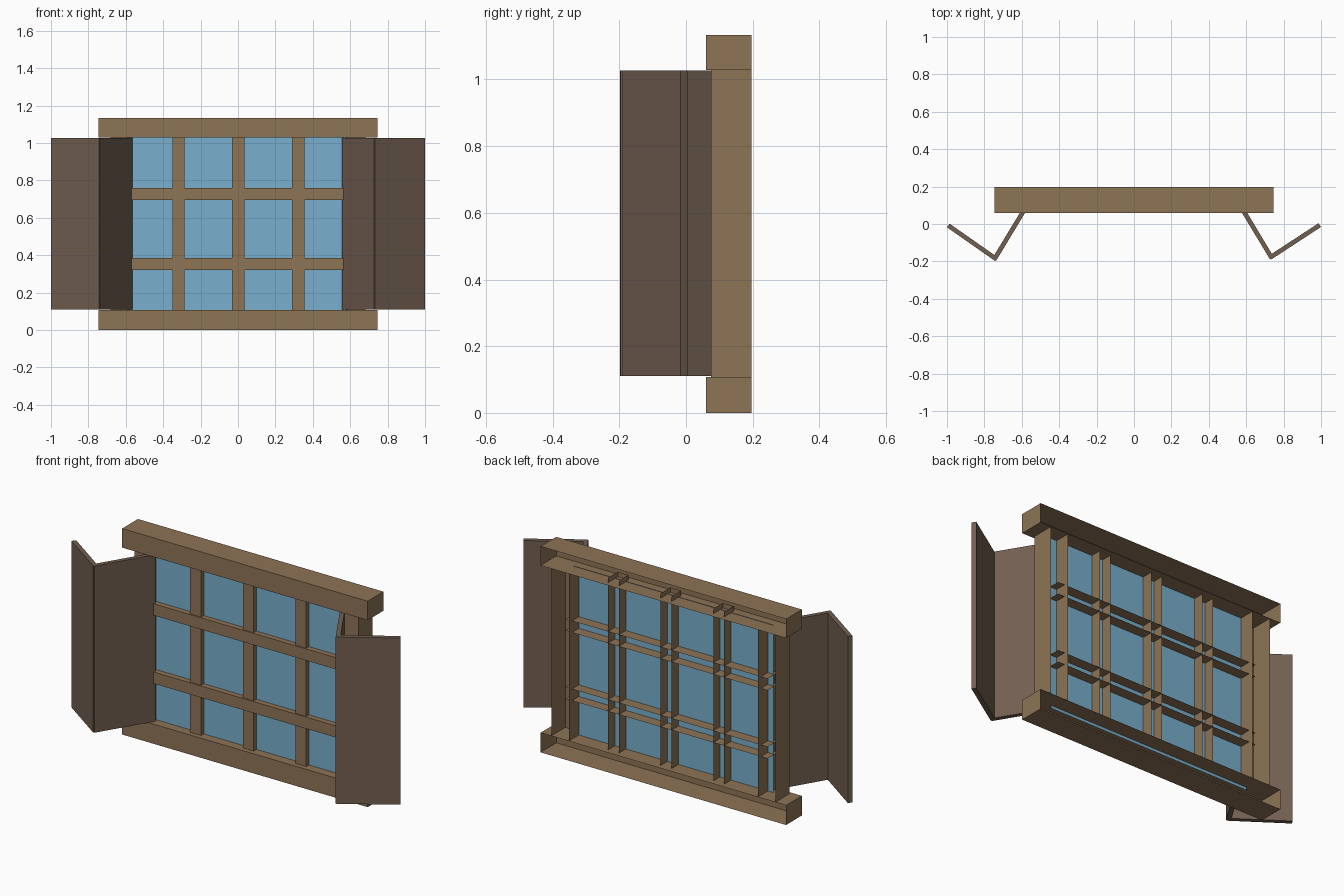
import bpy, bmesh
from mathutils import Vector

if "Cube" in bpy.data.objects:
    bpy.data.objects.remove(bpy.data.objects["Cube"])


def material(name, rgb):
    m = bpy.data.materials.new(name)
    m.diffuse_color = (*rgb, 1)
    m.use_nodes = True
    m.node_tree.nodes["Principled BSDF"].inputs["Base Color"].default_value = m.diffuse_color
    return m


WOOD = material("frame_wood", (0.27, 0.175, 0.093))
DARK = material("shutter_wood", (0.17, 0.115, 0.082))
GLASS = material("window_glass", (0.19, 0.43, 0.61))


def finish(name, bm, mat):
    me = bpy.data.meshes.new(name)
    bm.to_mesh(me)
    bm.free()
    me.materials.append(mat)
    ob = bpy.data.objects.new(name, me)
    bpy.context.collection.objects.link(ob)
    return ob


def channel(name, x, y, z, open_axes=""):
    """Hollow bar without a back (+y) face; open_axes also drops both end caps."""
    bm = bmesh.new()
    bmesh.ops.create_cube(bm, size=1)
    bm.normal_update()
    drop = [f for f in bm.faces if f.normal.y > 0.5
            or ("x" in open_axes and abs(f.normal.x) > 0.5)
            or ("z" in open_axes and abs(f.normal.z) > 0.5)]
    bmesh.ops.delete(bm, geom=drop, context='FACES')
    for v in bm.verts:
        v.co = [lim[0] if c < 0 else lim[1] for c, lim in zip(v.co, (x, y, z))]
    return finish(name, bm, WOOD)


def leaf(name, p, q, z0=0.11, z1=1.027, t=0.024):
    """Upright shutter board running from p to q in plan."""
    p, q = Vector(p), Vector(q)
    d = (q - p).normalized()
    n = Vector((-d.y, d.x)) * t / 2
    bm = bmesh.new()
    base = bm.faces.new([bm.verts.new((*c, z0)) for c in (p - n, q - n, q + n, p + n)])
    top = bmesh.ops.extrude_face_region(bm, geom=[base], use_keep_orig=True)["geom"]
    for v in top:
        if isinstance(v, bmesh.types.BMVert):
            v.co.z = z1
    bmesh.ops.recalc_face_normals(bm, faces=bm.faces)
    finish(name, bm, DARK)


# Top and bottom rails
channel("bottom_rail", (-0.747, 0.747), (0.06, 0.197), (0, 0.108))
channel("top_rail", (-0.747, 0.747), (0.06, 0.197), (1.028, 1.133))

# Side jambs
for side, s in (("left", -1), ("right", 1)):
    channel(side + "_jamb", sorted((s * 0.575, s * 0.682)), (0.075, 0.196),
            (0.108, 1.028), "z")

# Glazing bars
for i in (-1, 0, 1):
    cx = 0.002 + i * 0.32
    channel("vertical_bar", (cx - 0.033, cx + 0.033), (0.086, 0.17), (0.108, 1.055), "z")
for cz in (0.352, 0.727):
    channel("horizontal_bar", (-0.615, 0.615), (0.08, 0.17), (cz - 0.032, cz + 0.032), "x")

# Glass pane
bm = bmesh.new()
bm.faces.new([bm.verts.new((x, 0.11, z)) for x, z in
              ((-0.61, 0.092), (0.61, 0.092), (0.61, 1.03), (-0.61, 1.03))])
finish("glass_pane", bm, GLASS)

# Folding shutters: inner edge, fold and outer edge in plan
for side, inner, fold, outer in (
        ("left", (-0.575, 0.095), (-0.743, -0.183), (-0.993, -0.008)),
        ("right", (0.567, 0.1), (0.733, -0.176), (0.993, -0.006))):
    a, b, c = Vector(inner), Vector(fold), Vector(outer)
    leaf(side + "_shutter_inner", a, b + (b - a).normalized() * 0.008)
    leaf(side + "_shutter_outer", b + (b - c).normalized() * 0.008, c)
